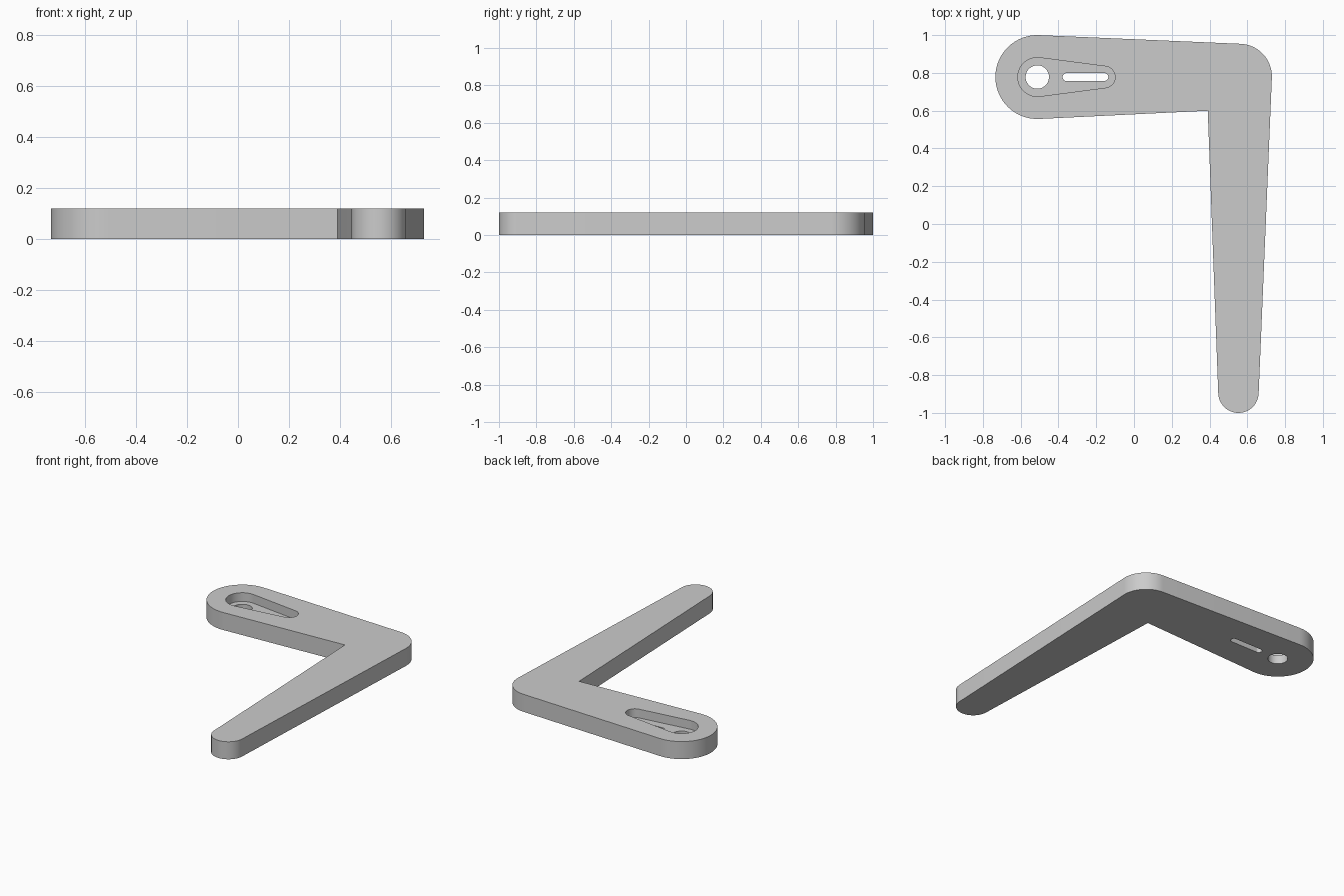
import bpy, bmesh, math
from mathutils import Vector
from mathutils.geometry import intersect_line_line_2d

THICK, FLOOR = 0.12, 0.06

if "Cube" in bpy.data.objects:
    bpy.data.objects.remove(bpy.data.objects["Cube"])

grey = bpy.data.materials.new("plain grey")
grey.use_nodes = True
colour = (0.6, 0.6, 0.6, 1)
grey.diffuse_color = colour
grey.node_tree.nodes["Principled BSDF"].inputs["Base Color"].default_value = colour


def tangent_angle(a, b):
    """Direction from each centre to the tangent line on the right of a -> b."""
    d = b[0] - a[0]
    return math.atan2(d.y, d.x) - math.acos((a[1] - b[1]) / d.length)


def on(c, angle):
    return c[0] + c[1] * Vector((math.cos(angle), math.sin(angle)))


def arc(c, start, end, steps=32):
    """Counter-clockwise arc on circle c."""
    span = (end - start) % math.tau
    return [on(c, start + span * i / steps) for i in range(steps + 1)]


def capsule(a, b):
    """Outline of two circles joined by their outer tangents."""
    right, left = tangent_angle(a, b), tangent_angle(b, a)
    return arc(b, right, left) + arc(a, left, right)


def prism(name, outline, z0, z1):
    bm = bmesh.new()
    face = bm.faces.new([bm.verts.new((p.x, p.y, z0)) for p in outline])
    top = bmesh.ops.extrude_face_region(bm, geom=[face], use_keep_orig=True)["geom"]
    bmesh.ops.translate(bm, vec=(0, 0, z1 - z0),
                        verts=[v for v in top if isinstance(v, bmesh.types.BMVert)])
    bmesh.ops.recalc_face_normals(bm, faces=bm.faces)
    mesh = bpy.data.meshes.new(name)
    bm.to_mesh(mesh)
    bm.free()
    mesh.materials.append(grey)
    obj = bpy.data.objects.new(name, mesh)
    bpy.context.collection.objects.link(obj)
    return obj


# Rounded ends of the two arms and the rounded outer corner: (centre, radius)
head = (Vector((-0.512, 0.778)), 0.222)
corner = (Vector((0.557, 0.781)), 0.173)
tip = (Vector((0.553, -0.893)), 0.107)

# Tangent directions going round the plate
low = tangent_angle(head, corner)
high = tangent_angle(corner, head)
outer = tangent_angle(tip, corner)
inner = tangent_angle(corner, tip)
elbow = intersect_line_line_2d(on(head, low), on(corner, low),
                               on(corner, inner), on(tip, inner))
if elbow is None:
    elbow = Vector((0.385, 0.6))

bracket = prism("angled_bracket",
                arc(head, high, low) + [Vector(elbow)] + arc(tip, inner, outer)
                + arc(corner, outer, high), 0, THICK)

# Recess, round hole and slot
hole_at, slot_end = head[0], Vector((-0.157, 0.778))
cutters = [
    prism("recess_cutter", capsule((hole_at, 0.103), (slot_end, 0.057)), FLOOR, THICK + 0.1),
    prism("hole_cutter", arc((hole_at, 0.062), 0, math.tau - 0.1), -0.1, THICK + 0.2),
    prism("slot_cutter", capsule((Vector((-0.357, 0.778)), 0.021), (slot_end, 0.021)),
          -0.1, THICK + 0.2),
]
bpy.ops.object.select_all(action="DESELECT")
bracket.select_set(True)
bpy.context.view_layer.objects.active = bracket
for cutter in cutters:
    cutter.hide_render = True
    mod = bracket.modifiers.new(cutter.name, "BOOLEAN")
    mod.operation, mod.solver, mod.object = "DIFFERENCE", "EXACT", cutter
    bpy.ops.object.modifier_apply(modifier=mod.name)
    bpy.data.objects.remove(cutter)

bpy.ops.object.shade_smooth_by_angle(angle=math.radians(30))
